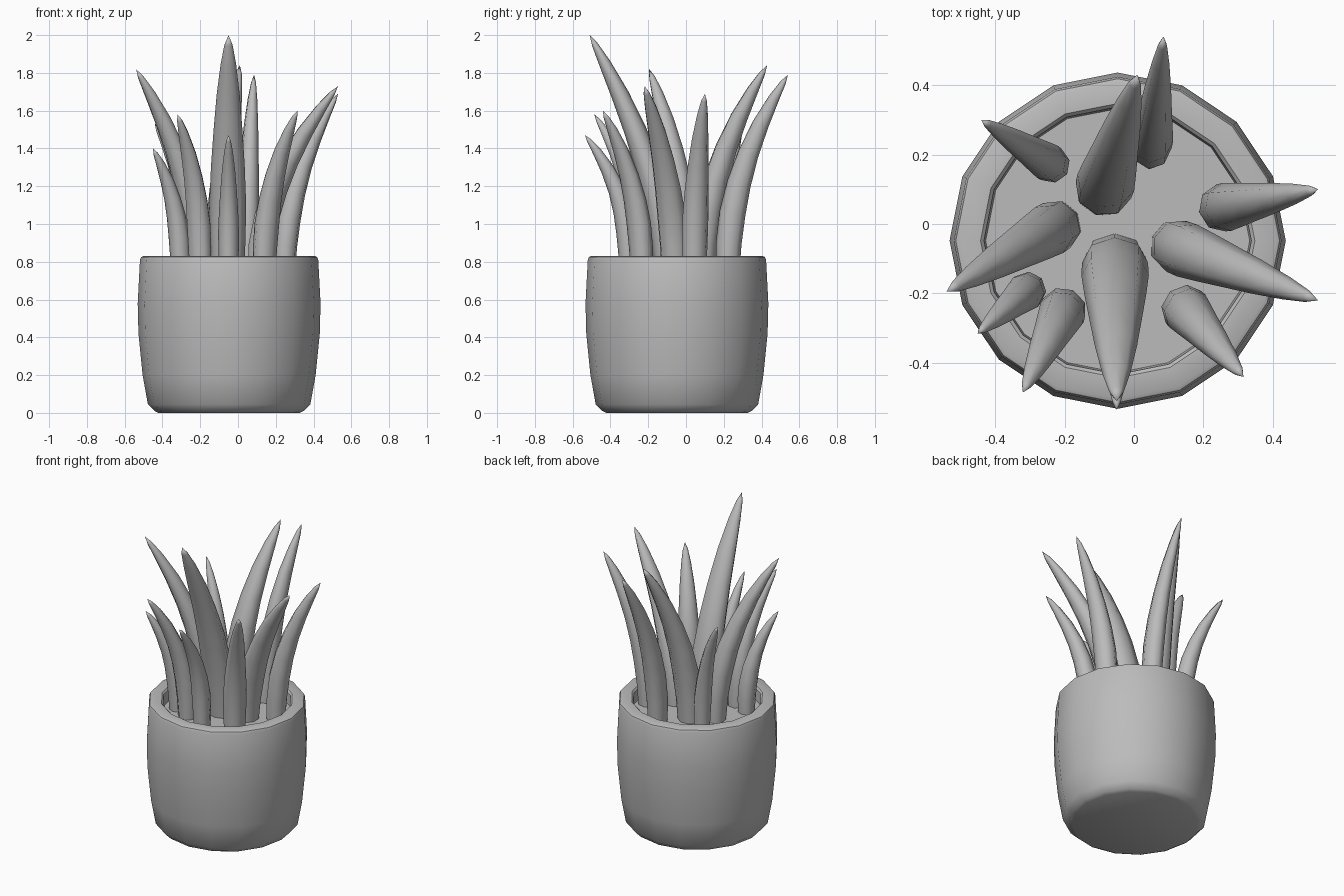
import bpy, bmesh, math
from mathutils import Vector

cube = bpy.data.objects.get("Cube")
if cube:
    bpy.data.objects.remove(cube, do_unlink=True)

grey = bpy.data.materials.new("plain_grey")
grey.use_nodes = True
grey.diffuse_color = (0.5, 0.5, 0.5, 1)
grey.node_tree.nodes["Principled BSDF"].inputs["Base Color"].default_value = (0.5, 0.5, 0.5, 1)

CENTRE = Vector((-0.047, -0.048, 0))
SOIL = 0.75


def loft(name, rings, angle):
    """Skin a list of closed rings, cap both ends and shade smooth."""
    bm = bmesh.new()
    loops = [[bm.verts.new(p) for p in ring] for ring in rings]
    n = len(loops[0])
    for a, b in zip(loops, loops[1:]):
        for i in range(n):
            j = (i + 1) % n
            bm.faces.new((a[i], a[j], b[j], b[i]))
    bm.faces.new(loops[0][::-1])
    bm.faces.new(loops[-1])
    bmesh.ops.remove_doubles(bm, verts=bm.verts, dist=0.0005)
    bmesh.ops.recalc_face_normals(bm, faces=bm.faces)
    mesh = bpy.data.meshes.new(name)
    bm.to_mesh(mesh)
    bm.free()
    mesh.materials.append(grey)
    obj = bpy.data.objects.new(name, mesh)
    bpy.context.collection.objects.link(obj)
    bpy.ops.object.select_all(action='DESELECT')
    obj.select_set(True)
    bpy.context.view_layer.objects.active = obj
    bpy.ops.object.shade_smooth_by_angle(angle=math.radians(angle))


def circle(radius, z, sides=16):
    return [CENTRE + Vector((radius * math.cos(math.tau * i / sides),
                             radius * math.sin(math.tau * i / sides), z))
            for i in range(sides)]


# Pot: outer wall, rounded rim, inner wall and flat soil
pot_profile = [(0.375, 0), (0.395, 0.01), (0.43, 0.045), (0.458, 0.2), (0.48, 0.42),
               (0.484, 0.58), (0.472, 0.81), (0.466, 0.825), (0.455, 0.83),
               (0.395, 0.83), (0.385, 0.82), (0.38, SOIL)]
loft("pot", [circle(r, z) for r, z in pot_profile], 40)

# Leaf taper: position along the leaf, share of full width
taper = [(0, 0.9), (0.15, 0.98), (0.3, 1), (0.45, 0.92), (0.6, 0.79),
         (0.75, 0.63), (0.88, 0.42), (0.96, 0.22), (1, 0)]


def leaf(name, base, tip, width, depth, bend):
    """A tapering leaf that rises from the soil and bends out to its tip."""
    start, end = Vector((*base, SOIL - 0.01)), Vector(tip)
    out = Vector((end.x - start.x, end.y - start.y, 0))
    rise = end.z - start.z
    side = Vector((-out.y, out.x, 0)).normalized()
    rings = []
    for t, share in taper:
        centre = start + out * t ** bend + Vector((0, 0, rise * t))
        along = out * bend * t ** (bend - 1) + Vector((0, 0, rise))
        normal = side.cross(along.normalized())
        rings.append([centre + share * (side * width * math.cos(math.tau * i / 8)
                                        + normal * depth * math.sin(math.tau * i / 8))
                      for i in range(8)])
    loft(name, rings, 60)


leaf("tall_front_leaf", (-0.055, -0.095), (-0.05, -0.51, 2.0), 0.097, 0.075, 1.7)
leaf("short_front_leaf", (-0.05, -0.30), (-0.05, -0.535, 1.47), 0.055, 0.058, 2.5)
leaf("back_leaf", (0.05, 0.22), (0.085, 0.54, 1.79), 0.06, 0.07, 2.1)
leaf("inner_back_leaf", (-0.09, 0.09), (0.01, 0.43, 1.84), 0.085, 0.075, 2.0)
leaf("right_back_leaf", (-0.235, 0.17), (-0.44, 0.30, 1.53), 0.055, 0.055, 2.2)
leaf("right_leaf", (-0.215, 0.0), (-0.54, -0.195, 1.82), 0.077, 0.068, 2.0)
leaf("right_outer_leaf", (-0.305, -0.19), (-0.45, -0.315, 1.40), 0.055, 0.055, 2.4)
leaf("right_front_leaf", (-0.2, -0.24), (-0.32, -0.485, 1.58), 0.068, 0.06, 2.3)
leaf("left_front_leaf", (0.14, -0.235), (0.315, -0.44, 1.60), 0.07, 0.06, 2.2)
leaf("left_leaf", (0.11, -0.06), (0.53, -0.22, 1.73), 0.08, 0.07, 1.9)
leaf("left_outer_leaf", (0.245, 0.045), (0.53, 0.10, 1.69), 0.07, 0.065, 2.1)
